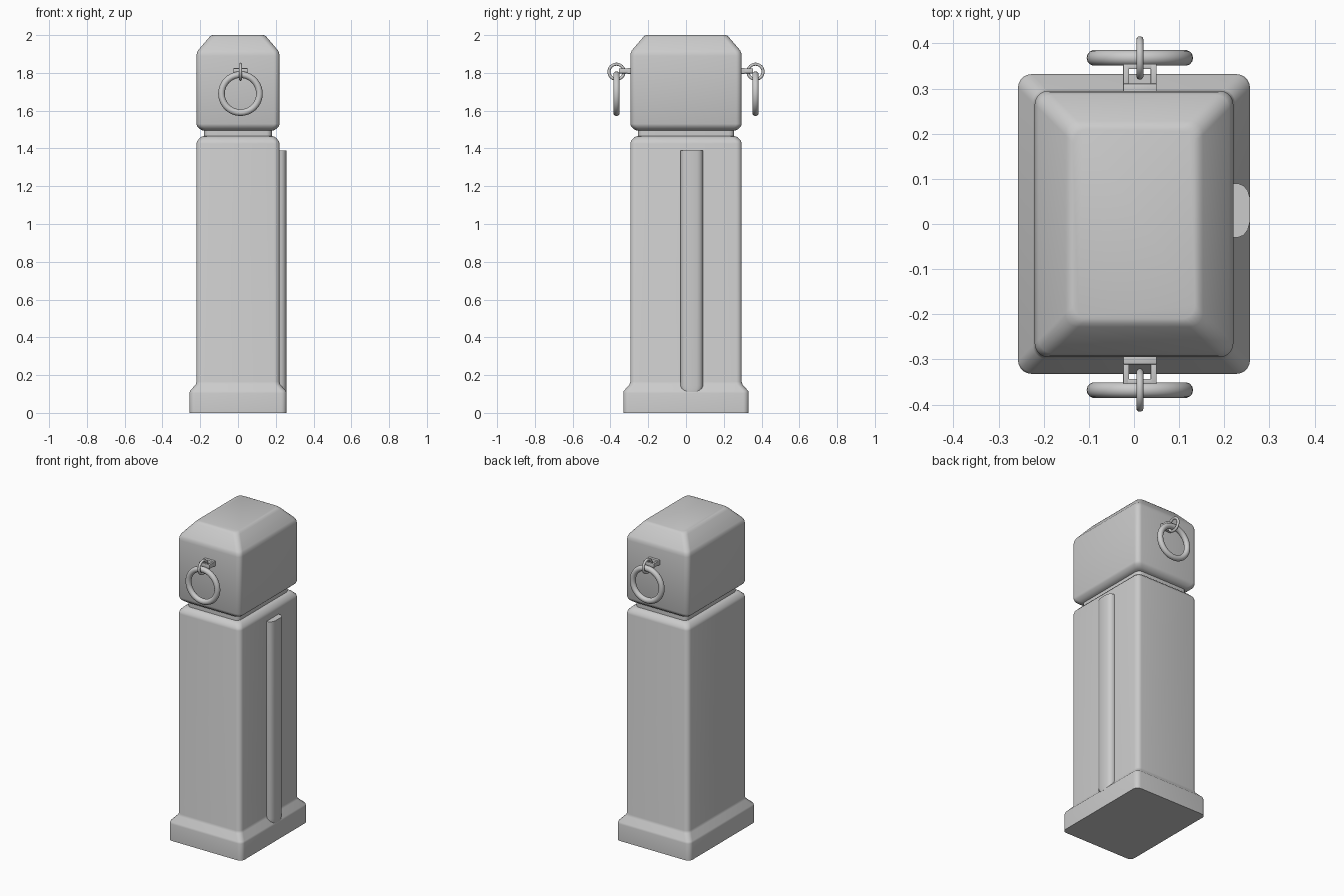
import bpy, bmesh, math

if "Cube" in bpy.data.objects:
    bpy.data.objects.remove(bpy.data.objects["Cube"])


def finish(bm, name, angle=40):
    bmesh.ops.recalc_face_normals(bm, faces=bm.faces)
    me = bpy.data.meshes.new(name)
    bm.to_mesh(me)
    bm.free()
    ob = bpy.data.objects.new(name, me)
    bpy.context.collection.objects.link(ob)
    bpy.ops.object.select_all(action='DESELECT')
    ob.select_set(True)
    bpy.context.view_layer.objects.active = ob
    bpy.ops.object.shade_smooth_by_angle(angle=math.radians(angle))
    return ob


def loft(name, profile, hx=0.22, hy=0.295, r=0.03, n=5):
    """Stack rounded rectangles; profile holds (height, inset)."""
    bm = bmesh.new()
    rings = []
    for z, d in profile:
        ring = []
        for k, (sx, sy) in enumerate(((1, 1), (-1, 1), (-1, -1), (1, -1))):
            for i in range(n + 1):
                a = math.pi / 2 * (k + i / n)
                ring.append(bm.verts.new((sx * (hx - d - r) + r * math.cos(a),
                                          sy * (hy - d - r) + r * math.sin(a), z)))
        rings.append(ring)
    for lo, up in zip(rings, rings[1:]):
        for i in range(len(lo)):
            j = (i + 1) % len(lo)
            bm.faces.new((lo[i], lo[j], up[j], up[i]))
    bm.faces.new(rings[0][::-1])
    bm.faces.new(rings[-1])
    return finish(bm, name)


def box(name, x, y, z, bevel=0.002):
    bm = bmesh.new()
    bmesh.ops.create_cube(bm, size=1)
    for v in bm.verts:
        for i, (lo, hi) in enumerate((x, y, z)):
            v.co[i] = (lo + hi) / 2 + v.co[i] * (hi - lo)
    bmesh.ops.bevel(bm, geom=bm.edges[:], offset=bevel, segments=2,
                    profile=0.5, affect='EDGES')
    return finish(bm, name)


def torus(name, loc, rot, major, minor):
    bpy.ops.mesh.primitive_torus_add(location=loc, rotation=rot, major_radius=major,
                                     minor_radius=minor, major_segments=40, minor_segments=14)
    ob = bpy.context.object
    ob.name = name
    bpy.ops.object.shade_smooth()
    return ob


# Post: flared base, shaft, recessed neck and chamfered head
loft("post", [
    (0, -0.037), (0.105, -0.037), (0.117, -0.034), (0.15, -0.004), (0.165, 0),
    (1.425, 0), (1.44, 0.004), (1.457, 0.02), (1.462, 0.028), (1.465, 0.04),
    (1.494, 0.04), (1.497, 0.028), (1.502, 0.02), (1.515, 0.005), (1.53, 0),
    (1.89, 0), (1.907, 0.003), (1.92, 0.009), (1.988, 0.067), (1.996, 0.075), (2.0, 0.085)])

# Side conduit with rounded outer edges and lower end
bm = bmesh.new()
outline = [(0.20, -0.03), (0.23, -0.03), (0.243, -0.025), (0.252, -0.013), (0.257, 0.005),
           (0.257, 0.058), (0.252, 0.074), (0.243, 0.085), (0.23, 0.09), (0.20, 0.09)]
levels = []
for z, s in ((0.11, 0.78), (0.116, 0.88), (0.13, 0.97), (0.145, 1), (1.39, 1)):
    levels.append([bm.verts.new((x, 0.03 + (y - 0.03) * s, z)) for x, y in outline])
for lo, up in zip(levels, levels[1:]):
    for i in range(len(lo)):
        j = (i + 1) % len(lo)
        bm.faces.new((lo[i], lo[j], up[j], up[i]))
bm.faces.new(levels[0][::-1])
bm.faces.new(levels[-1])
finish(bm, "side_conduit")

# Ring, link and staple on front and back of the head
for side, s in (("front", -1), ("back", 1)):
    cx = 0.013

    def span(a, b):
        return tuple(sorted((s * a, s * b)))

    torus(side + "_ring", (cx, s * 0.368, 1.69), (math.pi / 2, 0, 0), 0.1005, 0.0175)
    torus(side + "_link", (cx, s * 0.368, 1.806), (0, math.pi / 2, 0), 0.040, 0.008)
    box(side + "_staple_plate", (cx - 0.037, cx + 0.037), span(0.285, 0.311), (1.795, 1.827))
    for label, p in (("left", -1), ("right", 1)):
        xs = sorted((cx + p * 0.024, cx + p * 0.037))
        box(f"{side}_staple_{label}_arm", xs, span(0.30, 0.355), (1.798, 1.824))
    box(side + "_staple_bar", (cx - 0.037, cx + 0.037), span(0.343, 0.355), (1.798, 1.824))
